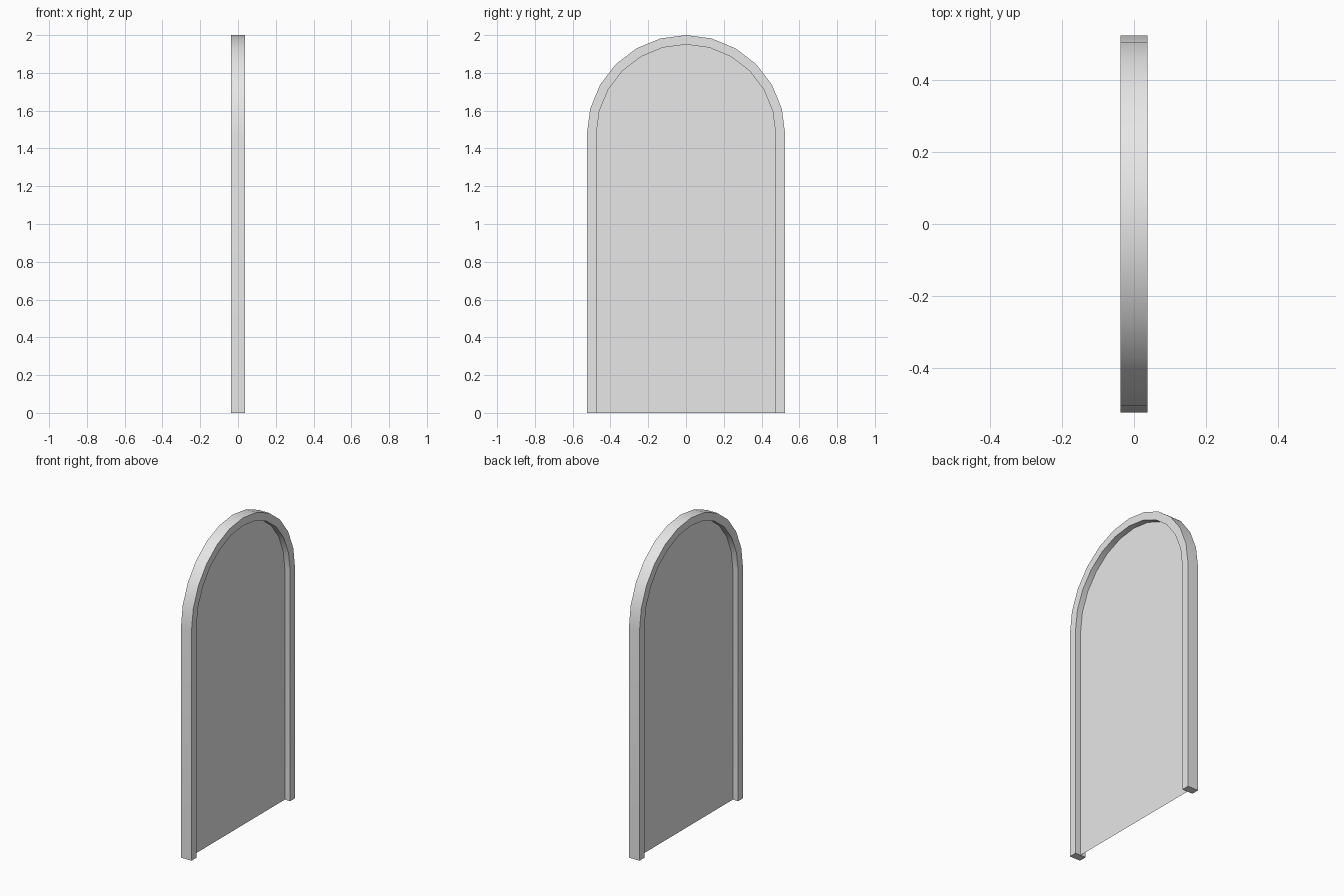
import bpy
import bmesh
from math import cos, sin, pi, radians

cube = bpy.data.objects.get("Cube")
if cube:
    bpy.data.objects.remove(cube, do_unlink=True)

OUTER, INNER, SPRING = 0.525, 0.475, 1.475
HALF_DEPTH = 0.0375
SEGMENTS = 12

grey = bpy.data.materials.new("light grey")
grey.use_nodes = True
colour = (0.8, 0.8, 0.8, 1)
grey.diffuse_color = colour
grey.node_tree.nodes["Principled BSDF"].inputs["Base Color"].default_value = colour


def arch(radius, x):
    """Outline of a round-topped doorway, from one foot to the other."""
    angles = [pi * i / SEGMENTS for i in range(SEGMENTS + 1)]
    curve = [(x, radius * cos(a), SPRING + radius * sin(a)) for a in angles]
    return [(x, radius, 0)] + curve + [(x, -radius, 0)]


def make_object(name, bm):
    mesh = bpy.data.meshes.new(name)
    bm.to_mesh(mesh)
    bm.free()
    mesh.materials.append(grey)
    obj = bpy.data.objects.new(name, mesh)
    bpy.context.collection.objects.link(obj)
    return obj


# Arched frame: four outlines bridged into a closed bar
bm = bmesh.new()
corners = [(OUTER, -HALF_DEPTH), (OUTER, HALF_DEPTH),
           (INNER, HALF_DEPTH), (INNER, -HALF_DEPTH)]
rails = [[bm.verts.new(p) for p in arch(r, x)] for r, x in corners]
for a, b in zip(rails, rails[1:] + rails[:1]):
    for i in range(len(a) - 1):
        bm.faces.new((a[i], a[i + 1], b[i + 1], b[i]))
for end in (0, -1):
    bm.faces.new([rail[end] for rail in rails])
bmesh.ops.recalc_face_normals(bm, faces=bm.faces)
frame = make_object("arched_frame", bm)

# Thin sheet filling the opening at mid depth
bm = bmesh.new()
bm.faces.new([bm.verts.new(p) for p in arch(INNER, 0)])
make_object("door_panel", bm)

# Smooth the arch while keeping the bar's corners crisp
bpy.ops.object.select_all(action='DESELECT')
frame.select_set(True)
bpy.context.view_layer.objects.active = frame
bpy.ops.object.shade_smooth_by_angle(angle=radians(30))
